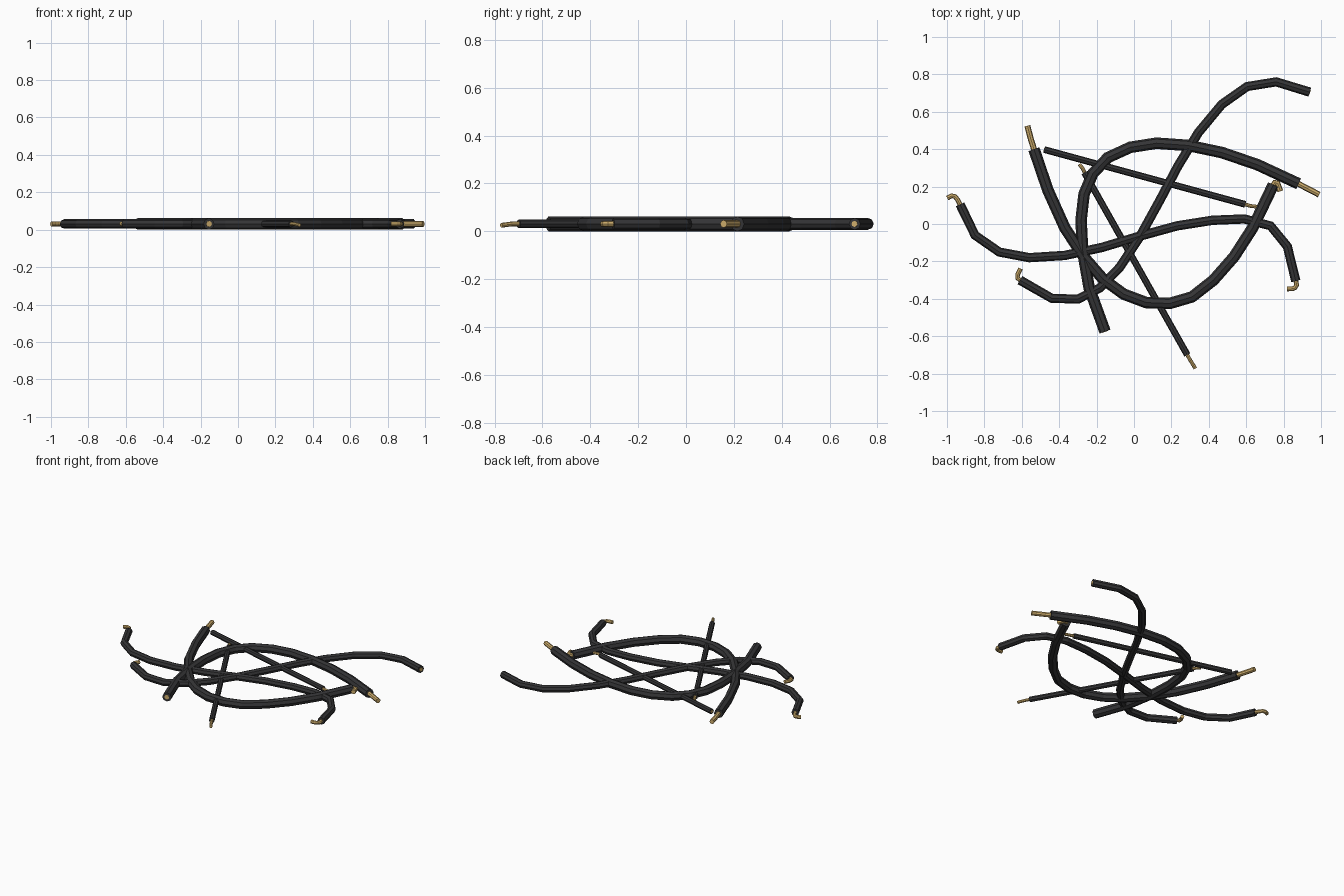
import bpy

if "Cube" in bpy.data.objects:
    bpy.data.objects.remove(bpy.data.objects["Cube"])

Z = 0.031


def material(name, color):
    m = bpy.data.materials.new(name)
    m.diffuse_color = color
    m.use_nodes = True
    m.node_tree.nodes["Principled BSDF"].inputs["Base Color"].default_value = m.diffuse_color
    return m


rubber = material("black_rubber", (0.035, 0.035, 0.037, 1))
copper = material("copper", (0.62, 0.42, 0.15, 1))


def tube(name, points, radius, mat):
    """Eight-sided capped tube along a polyline of (x, y) or (x, y, z)."""
    cu = bpy.data.curves.new(name, 'CURVE')
    cu.dimensions = '3D'
    cu.bevel_depth = radius
    cu.bevel_resolution = 2
    cu.use_fill_caps = True
    sp = cu.splines.new('POLY')
    sp.points.add(len(points) - 1)
    for p, c in zip(sp.points, points):
        p.co = (c[0], c[1], c[2] if len(c) > 2 else Z, 1)
    sp.use_smooth = False
    ob = bpy.data.objects.new(name, cu)
    bpy.context.collection.objects.link(ob)
    bpy.ops.object.select_all(action='DESELECT')
    ob.select_set(True)
    bpy.context.view_layer.objects.active = ob
    bpy.ops.object.convert(target='MESH')
    ob = bpy.context.object
    ob.data.materials.clear()
    ob.data.materials.append(mat)


def cable(name, path, radius, wire, start=None, end=None):
    """Rubber sleeve plus a bare wire at each end (flush stub if none given)."""
    tube(name + "_sleeve", path, radius, rubber)
    for tag, a, b, extra in (("start", path[0], path[1], start),
                             ("end", path[-1], path[-2], end)):
        dx, dy = b[0] - a[0], b[1] - a[1]
        d = (dx * dx + dy * dy) ** 0.5
        inner = (a[0] + dx / d * 0.02, a[1] + dy / d * 0.02)
        outer = extra or [(a[0] - dx / d * 0.002, a[1] - dy / d * 0.002)]
        tube(f"{name}_wire_{tag}", [inner] + outer, wire, copper)


# long wavy cable, left to right
cable("wavy_cable",
      [(-.93, .105), (-.85, -.06), (-.72, -.15), (-.56, -.18), (-.37, -.168),
       (-.17, -.125), (.03, -.065), (.23, -.01), (.42, .02), (.59, .027),
       (.73, -.01), (.82, -.12), (.865, -.305)], .025, .013,
      [(-.943, .13), (-.957, .147), (-.975, .151), (-.998, .138)],
      [(.87, -.325), (.862, -.34), (.848, -.346), (.818, -.347)])

# S-shaped cable, lower left to upper right
cable("s_cable",
      [(-.61, -.3), (-.44, -.397), (-.3, -.402), (-.18, -.34), (-.075, -.23),
       (.03, -.07), (.14, .13), (.235, .31), (.345, .49), (.47, .64),
       (.605, .735), (.76, .76), (.94, .705)], .025, .013,
      [(-.623, -.29), (-.622, -.27), (-.606, -.238)])

# thick cable over the top
cable("upper_arc_cable",
      [(.88, .215), (.66, .317), (.47, .382), (.29, .42), (.12, .432),
       (-.02, .41), (-.14, .355), (-.22, .27), (-.267, .16), (-.283, .02),
       (-.275, -.14), (-.24, -.34), (-.155, -.575)], .031, .016,
      [(.99, .157)])

# thick cable along the bottom
cable("lower_arc_cable",
      [(-.535, .4), (-.46, .18), (-.37, -.02), (-.265, -.18), (-.165, -.295),
       (-.055, -.375), (.065, -.42), (.19, -.425), (.31, -.39), (.425, -.3),
       (.535, -.175), (.635, -.02), (.745, .21)], .031, .016,
      [(-.552, .455), (-.57, .525)],
      [(.752, .222), (.768, .218), (.782, .175)])

# two thin straight cables
cable("thin_cable_a", [(-.48, .398), (.595, .105)], .018, .01,
      None, [(.62, .097), (.658, .092, .026)])
cable("thin_cable_b", [(-.265, .275), (.285, -.7)], .018, .01,
      [(-.275, .298), (-.292, .318, .026)], [(.3, -.727), (.328, -.772, .025)])
